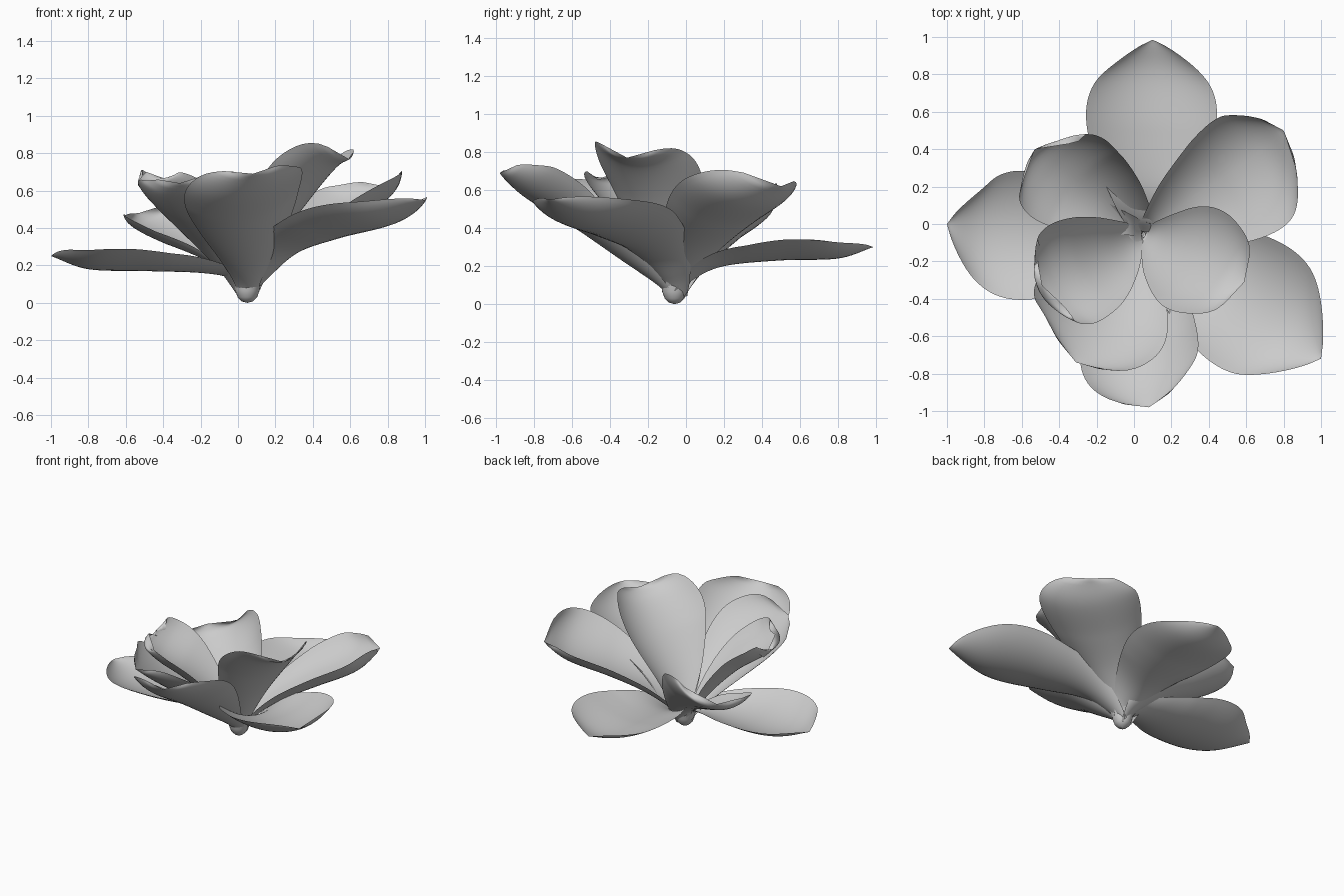
import bpy, bmesh, math
from mathutils import Vector

if "Cube" in bpy.data.objects:
    bpy.data.objects.remove(bpy.data.objects["Cube"])

ROWS, COLS = 44, 20


def spine_samples(pts, n):
    """Smooth curve through pts, resampled evenly by length."""
    p = [Vector(q) for q in pts]
    p = [2 * p[0] - p[1]] + p + [2 * p[-1] - p[-2]]
    dense = []
    for i in range(1, len(p) - 2):
        a, b, c, d = p[i - 1:i + 3]
        for k in range(24):
            t = k / 24
            dense.append(0.5 * (2 * b + (c - a) * t + (2 * a - 5 * b + 4 * c - d) * t**2
                                + (3 * b - a - 3 * c + d) * t**3))
    dense.append(p[-2])
    dist = [0]
    for a, b in zip(dense, dense[1:]):
        dist.append(dist[-1] + (b - a).length)
    out, j = [], 0
    for i in range(n + 1):
        s = dist[-1] * i / n
        while j < len(dense) - 2 and dist[j + 1] < s:
            j += 1
        f = (s - dist[j]) / (dist[j + 1] - dist[j])
        out.append(dense[j].lerp(dense[j + 1], f))
    return out


def add_mesh(name, grid):
    """Smooth sheet from rows of points."""
    bm = bmesh.new()
    rows = [[bm.verts.new(p) for p in row] for row in grid]
    for r0, r1 in zip(rows, rows[1:]):
        for j in range(len(r0) - 1):
            bm.faces.new((r0[j], r0[j + 1], r1[j + 1], r1[j]))
    bmesh.ops.remove_doubles(bm, verts=bm.verts, dist=1e-5)
    for f in bm.faces:
        f.smooth = True
    me = bpy.data.meshes.new(name)
    bm.to_mesh(me)
    bm.free()
    bpy.context.collection.objects.link(bpy.data.objects.new(name, me))


def petal(name, pts, left, right, cup, roll=0, blunt=0.85, power=2.2):
    """Cupped sheet swept along a spine, with its own half width on each side."""
    path = spine_samples(pts, ROWS)
    head = path[int(ROWS * 0.75)] - path[0]
    head.z = 0
    side0 = head.normalized().cross(Vector((0, 0, 1)))

    def outline(s):
        return (0.09 * (1 - s) + 1.25 * s**1.15) * max(0, 1 - s**power)**blunt

    peak = max(outline(i / 100) for i in range(101))
    grid = []
    for i, c in enumerate(path):
        s = i / ROWS
        tan = (path[min(i + 1, ROWS)] - path[max(i - 1, 0)]).normalized()
        side = (side0 - tan * side0.dot(tan)).normalized()
        up = side.cross(tan)
        r = math.radians(roll) * min(1, s * 1.6)
        side, up = (side * math.cos(r) + up * math.sin(r),
                    up * math.cos(r) - side * math.sin(r))
        a = 0.9 + (cup - 0.9) * min(1, s * 2.5)
        row = []
        for j in range(COLS + 1):
            k = 2 * j / COLS - 1
            w = (left if k < 0 else right) * outline(s) / peak / math.sin(a)
            row.append(c + side * (w * math.sin(a * k)) + up * (w * (1 - math.cos(a * k))))
        grid.append(row)
    add_mesh(name, grid)


# low outer petals, pointed
petal("outer_petal_back", [(.06, -.04, .05), (.06, .04, .13), (.07, .2, .2),
      (.09, .5, .23), (.1, .8, .24), (.1, .985, .30)], .35, .35, .6)
petal("outer_petal_left", [(.04, -.06, .05), (-.04, -.06, .13), (-.2, -.06, .16),
      (-.5, -.06, .17), (-.8, -.04, .18), (-1, 0, .25)], .35, .34, .65)
petal("outer_petal_right", [(.06, -.06, .03), (.14, -.1, .13), (.28, -.2, .26),
      (.5, -.36, .34), (.8, -.57, .42), (1, -.72, .55)], .38, .36, .75, power=2.35)

# middle petals, rising and rounder
petal("middle_petal_right", [(.06, -.05, .02), (.13, .01, .14), (.28, .12, .28),
      (.48, .25, .40), (.69, .40, .51), (.80, .50, .62)], .28, .40, .9, 0, .45, 2.6)
petal("middle_petal_front", [(.05, -.07, .02), (.05, -.15, .1), (.05, -.35, .24),
      (.05, -.6, .42), (.06, -.84, .57), (.08, -.98, .69)], .33, .32, .8, -13, .5, 2.8)
petal("middle_petal_left", [(.04, -.07, .02), (0, -.13, .12), (-.08, -.3, .28),
      (-.17, -.5, .43), (-.25, -.66, .56), (-.31, -.74, .64)], .36, .40, .75, 0, .5, 2.8)

# inner petals, steep with bent tips
petal("inner_petal_right", [(.06, -.06, .02), (.12, -.08, .16), (.22, -.13, .36),
      (.36, -.19, .57), (.49, -.26, .72), (.59, -.31, .77)], .28, .32, .8, 4, .45, 2.8)
petal("inner_petal_front", [(.04, -.06, .02), (-.03, -.09, .14), (-.14, -.16, .3),
      (-.28, -.24, .45), (-.43, -.31, .56), (-.51, -.35, .64), (-.49, -.33, .70)],
      .29, .29, .95, 3, .5, 2.8)
petal("inner_petal_back", [(.05, -.04, .02), (0, .02, .12), (-.12, .11, .22),
      (-.28, .22, .31), (-.42, .32, .38), (-.50, .38, .43), (-.53, .40, .48)],
      .27, .33, 1.05, 16, .45, 2.8)

# rounded open cup closing the base
cup_profile = [(0.001, 0), (.03, .008), (.052, .03), (.065, .065), (.072, .11)]
add_mesh("flower_base", [[Vector((.05 + r * math.cos(t * math.pi / 12),
                                  -.06 + r * math.sin(t * math.pi / 12), z))
                          for t in range(25)] for r, z in cup_profile])
